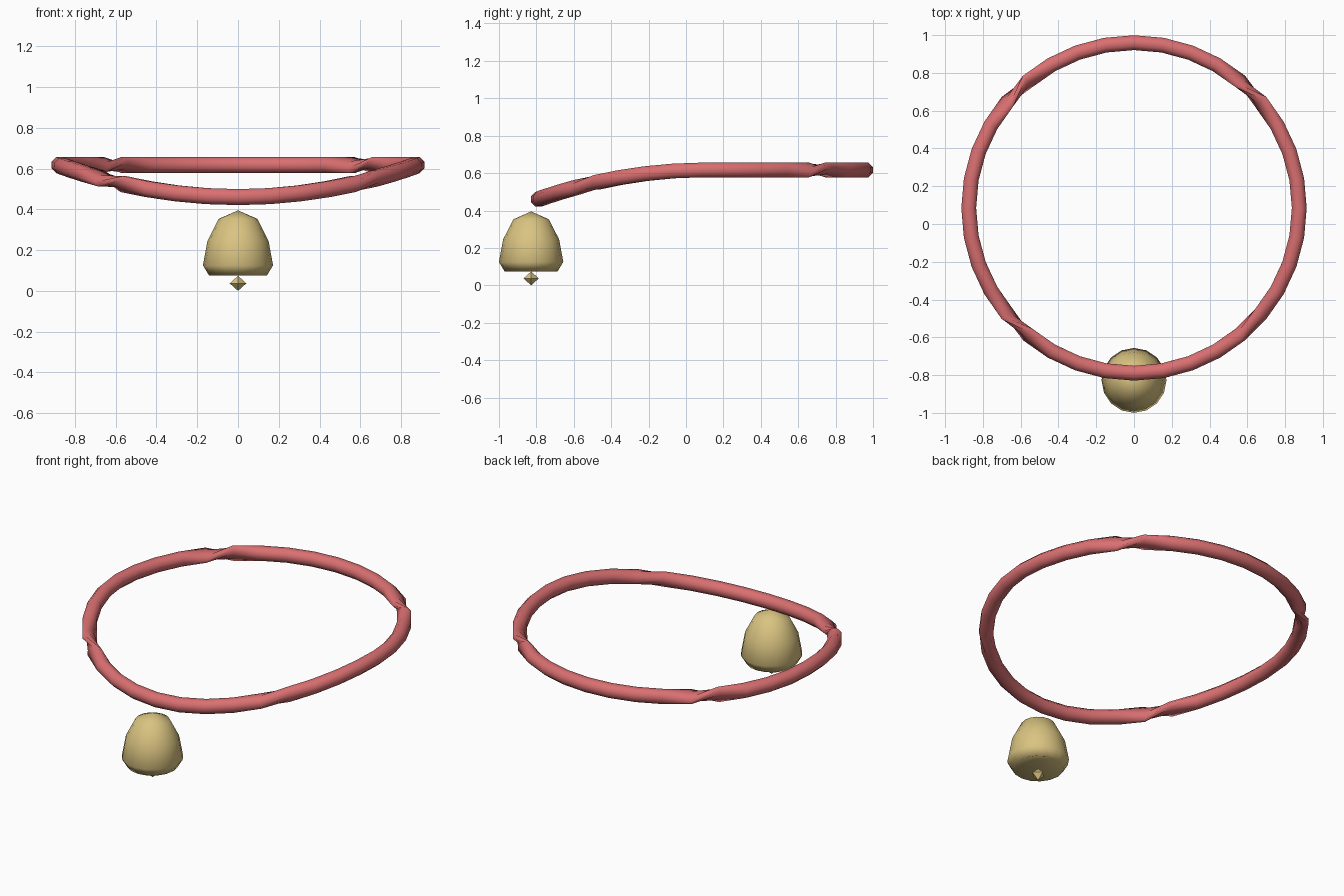
import bpy
import bmesh
from math import cos, sin, tau
from mathutils import Vector, Matrix

cube = bpy.data.objects.get("Cube")
if cube:
    bpy.data.objects.remove(cube, do_unlink=True)


def material(name, rgb):
    mat = bpy.data.materials.new(name)
    mat.use_nodes = True
    colour = (*rgb, 1)
    mat.diffuse_color = colour
    mat.node_tree.nodes["Principled BSDF"].inputs["Base Color"].default_value = colour
    return mat


def finish(bm, name, mat, smooth):
    for face in bm.faces:
        face.smooth = smooth
    mesh = bpy.data.meshes.new(name)
    bm.to_mesh(mesh)
    bm.free()
    mesh.materials.append(mat)
    obj = bpy.data.objects.new(name, mesh)
    bpy.context.collection.objects.link(obj)
    return obj


red = material("collar red", (0.70, 0.16, 0.165))
gold = material("bell gold", (0.70, 0.55, 0.22))

# Collar: an eight-sided tube swept round a loop that dips at the front
SEGMENTS, SIDES, RADIUS, TUBE = 36, 8, 0.875, 0.0425


def loop_point(i):
    a = tau * i / SEGMENTS
    y = 0.085 + RADIUS * sin(a)
    dip = max(0, 0.1 - y) / 0.89
    return Vector((RADIUS * cos(a), y, 0.617 - 0.157 * dip ** 2))


bm = bmesh.new()
rings = []
for i in range(SEGMENTS):
    tangent = (loop_point(i + 1) - loop_point(i - 1)).normalized()
    side = tangent.cross(Vector((0, 0, 1))).normalized()
    up = side.cross(tangent)
    ring = []
    for k in range(SIDES):
        b = tau * (k + 0.5) / SIDES
        ring.append(bm.verts.new(loop_point(i) + TUBE * (side * cos(b) + up * sin(b))))
    rings.append(ring)

# Four twisted joints pinch the tube by joining rings with an offset
twist = {4: 3, 13: 3, 22: 3, 31: 1}
for i in range(SEGMENTS):
    here, ahead = rings[i], rings[(i + 1) % SEGMENTS]
    shift = twist.get(i, 0)
    for k in range(SIDES):
        n = k + 1
        bm.faces.new((here[k], here[n % SIDES],
                      ahead[(n + shift) % SIDES], ahead[(k + shift) % SIDES]))
bmesh.ops.recalc_face_normals(bm, faces=bm.faces)
finish(bm, "collar", red, True)

# Bell: a turned profile with a shallow hollow underneath
profile = [(0, 0.395), (0.095, 0.353), (0.15, 0.245), (0.172, 0.125),
           (0.142, 0.075), (0, 0.125)]
bm = bmesh.new()
verts = [bm.verts.new((r, 0, z)) for r, z in profile]
edges = [bm.edges.new(pair) for pair in zip(verts, verts[1:])]
bmesh.ops.spin(bm, geom=verts + edges, cent=(0, 0, 0), axis=(0, 0, 1),
               angle=tau, steps=16)
bmesh.ops.remove_doubles(bm, verts=bm.verts, dist=0.001)
bmesh.ops.recalc_face_normals(bm, faces=bm.faces)
bell = finish(bm, "bell", gold, True)
bell.location = (0, -0.828, 0)

# Clapper: a small octahedron under the bell
bm = bmesh.new()
for sign in (1, -1):
    bmesh.ops.create_cone(bm, segments=4, radius1=0.041, radius2=0, depth=0.037,
                          matrix=Matrix.Diagonal((1, 1, sign, 1))
                          @ Matrix.Translation((0, 0, 0.0185)))
bmesh.ops.remove_doubles(bm, verts=bm.verts, dist=0.001)
bmesh.ops.recalc_face_normals(bm, faces=bm.faces)
clapper = finish(bm, "clapper", gold, False)
clapper.location = (0, -0.828, 0.037)
